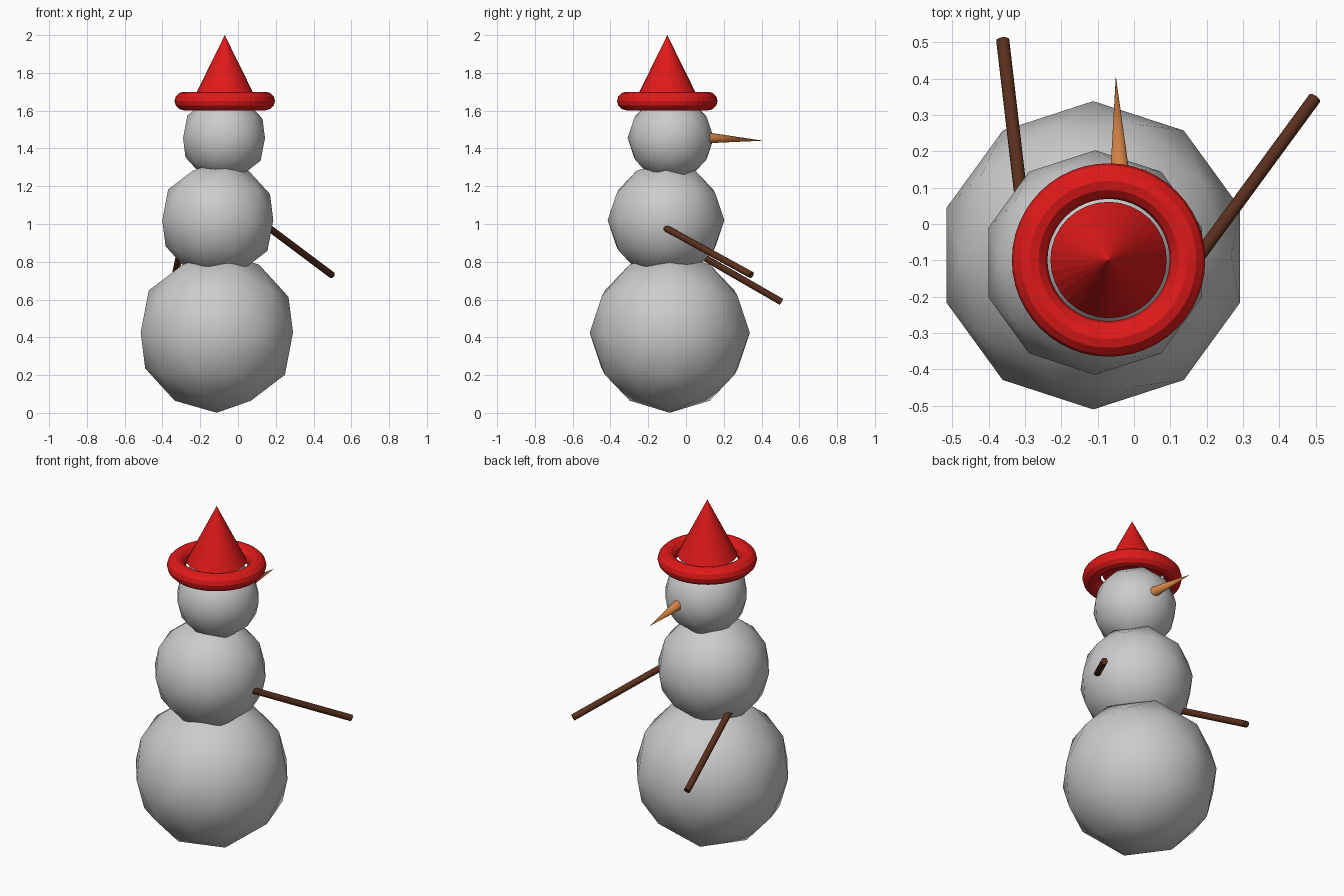
import bpy
from math import radians
from mathutils import Vector

if "Cube" in bpy.data.objects:
    bpy.data.objects.remove(bpy.data.objects["Cube"])


def material(name, rgb):
    m = bpy.data.materials.new(name)
    m.diffuse_color = (*rgb, 1)
    m.use_nodes = True
    m.node_tree.nodes["Principled BSDF"].inputs["Base Color"].default_value = m.diffuse_color
    return m


red = material("red", (0.75, 0.01, 0.01))
orange = material("orange", (0.65, 0.22, 0.06))
brown = material("brown", (0.10, 0.028, 0.012))


def finish(name, mat=None, smooth=None):
    ob = bpy.context.object
    ob.name = name
    if mat:
        ob.data.materials.append(mat)
    if smooth:
        bpy.ops.object.shade_smooth_by_angle(angle=radians(smooth))
    return ob


def snowball(name, radius, center):
    bpy.ops.mesh.primitive_ico_sphere_add(subdivisions=2, radius=radius, location=center)
    finish(name, smooth=60)


def rod(name, start, end, r_start, r_end, mat, sides=32):
    """Round bar or cone running from start to end."""
    a, b = Vector(start), Vector(end)
    d = b - a
    bpy.ops.mesh.primitive_cone_add(
        vertices=sides, radius1=r_start, radius2=r_end, depth=d.length,
        location=(a + b) / 2, rotation=d.to_track_quat('Z', 'Y').to_euler())
    return finish(name, mat, smooth=40)


# Stacked snowballs
snowball("lower_body", 0.424, (-0.112, -0.086, 0.425))
snowball("middle_body", 0.309, (-0.107, -0.106, 1.02))
snowball("head", 0.228, (-0.074, -0.081, 1.455))

# Carrot nose
rod("nose", (-0.0365, 0.08, 1.458), (-0.05, 0.407, 1.441), 0.032, 0, orange)

# Stick arms, sunk into the middle ball
rod("right_arm", (0.13, -0.155, 1.005), (0.497, 0.346, 0.73), 0.018, 0.018, brown)
rod("left_arm", (-0.299, -0.027, 0.894), (-0.361, 0.505, 0.588), 0.018, 0.018, brown)

# Hat: faceted cone floating just inside a ring brim
bpy.ops.mesh.primitive_cone_add(vertices=32, radius1=0.16, radius2=0, depth=0.325,
                                location=(-0.07, -0.099, 1.8375))
finish("hat_cone", red)
bpy.ops.mesh.primitive_torus_add(major_segments=48, minor_segments=12,
                                 major_radius=0.217, minor_radius=0.049,
                                 location=(-0.07, -0.099, 1.651))
finish("hat_brim", red)
